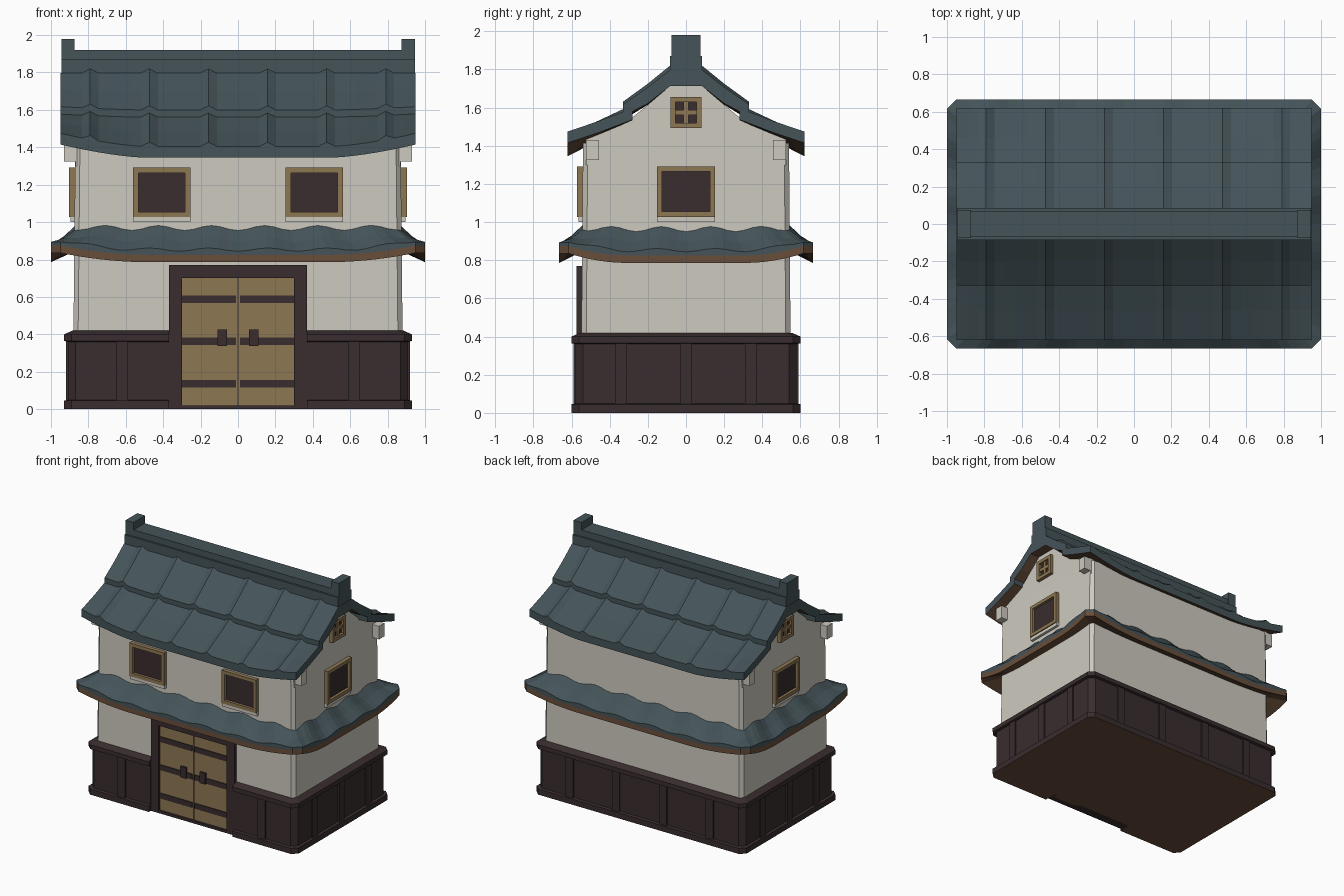
import bpy
import bmesh
from math import cos, pi

if "Cube" in bpy.data.objects:
    bpy.data.objects.remove(bpy.data.objects["Cube"], do_unlink=True)


def material(name, *srgb):
    m = bpy.data.materials.new(name)
    col = [c ** 2.2 for c in srgb] + [1]
    m.use_nodes = True
    m.diffuse_color = col
    bsdf = next(n for n in m.node_tree.nodes if n.type == 'BSDF_PRINCIPLED')
    bsdf.inputs["Base Color"].default_value = col
    bsdf.inputs["Roughness"].default_value = 0.9
    return m


PLASTER = material("plaster", .80, .785, .745)
DARK = material("dark timber", .235, .19, .195)
TILE = material("slate tile", .275, .33, .35)
WOOD = material("light wood", .55, .465, .33)
BROWN = material("eave wood", .41, .31, .235)


def finish(name, bm, mats):
    me = bpy.data.meshes.new(name)
    bm.to_mesh(me)
    bm.free()
    for m in mats:
        me.materials.append(m)
    ob = bpy.data.objects.new(name, me)
    bpy.context.collection.objects.link(ob)
    return ob


def loft(name, rings, mats, rule=None, closed=False):
    """Skin a list of equal rings; rule(face, segment) picks the material."""
    bm = bmesh.new()
    rows = [[bm.verts.new(p) for p in r] for r in rings]
    n = len(rows[0])
    segs = {}
    pairs = list(zip(rows, rows[1:])) + ([(rows[-1], rows[0])] if closed else [])
    for a, b in pairs:
        for j in range(n):
            k = (j + 1) % n
            segs[bm.faces.new((a[j], a[k], b[k], b[j]))] = j
    if not closed:
        for r in (rows[0], rows[-1]):
            segs[bm.faces.new(r)] = -1
    bmesh.ops.recalc_face_normals(bm, faces=bm.faces[:])
    bm.normal_update()
    if rule:
        for f, j in segs.items():
            f.material_index = rule(f, j)
    return finish(name, bm, mats)


def boxes(name, face, mat, *bounds):
    """Boxes as (u0, u1, z0, z1, d0, d1): along the face, up, and outward."""
    bm = bmesh.new()
    for u0, u1, z0, z1, d0, d1 in bounds:
        vs = bmesh.ops.create_cube(bm, size=1)['verts']
        for v in vs:
            u = u1 if v.co.x > 0 else u0
            d = d1 if v.co.y > 0 else d0
            z = z1 if v.co.z > 0 else z0
            v.co = {'front': (u, -d, z), 'back': (u, d, z),
                    'left': (d, u, z), 'right': (-d, u, z)}[face]
    bmesh.ops.recalc_face_normals(bm, faces=bm.faces[:])
    return finish(name, bm, [mat])


def octagon(hx, hy, c, z):
    quarter = [(hx - c, hy), (hx, hy - c)]
    pts = quarter + [(x, -y) for x, y in quarter[::-1]]
    return [(x, y, z) for x, y in pts + [(-x, -y) for x, y in pts]]


# Plinth with a notch for the door
def plinth_ring(h, z):
    hx, hy, c = .33 + h, h, .04
    half = [(.37, -.53), (.37, -hy), (hx - c, -hy), (hx, c - hy), (hx, hy - c), (hx - c, hy)]
    return [(x, y, z) for x, y in half + [(-x, y) for x, y in half[::-1]]]


loft("plinth", [plinth_ring(h, z) for h, z in
                [(.6, 0), (.6, .045), (.58, .05), (.58, .36), (.6, .365), (.6, .4), (.555, .42)]],
     [DARK, BROWN], lambda f, j: int(j < 0 and f.normal.z < -.9))
for face, centres in (('front', (-.62, .62)), ('back', (-.62, -.21, .21, .62)),
                      ('left', (-.34, 0, .34)), ('right', (-.34, 0, .34))):
    d = .91 if face in ('left', 'right') else .58
    boxes("plinth_battens_" + face, face, DARK,
          *[(u - .032, u + .032, .04, .37, d - .02, d + .01) for u in centres])

# Plaster walls and gables
loft("walls", [octagon(.88, .548, .025, .38), octagon(.87, .54, .025, 1.415)], [PLASTER])
gable = [(.525, 1.3), (.525, 1.44), (.31, 1.525), (.236, 1.585), (.07, 1.725)]
gable += [(-y, z) for y, z in gable[::-1]]
for side, s in (('left', 1), ('right', -1)):
    loft("gable_" + side, [[(s * x, y, z) for y, z in gable] for x in (.8, .87)], [PLASTER])
    boxes("beam_ends_" + side, side, PLASTER,
          *[(y, y + .068, 1.325, 1.43, .85, .93) for y in (-.524, .456)])


# Framed windows
def frame(u, z0, z1, hw, t, d0, d1):
    return [(u - hw, u - hw + t, z0, z1, d0, d1), (u + hw - t, u + hw, z0, z1, d0, d1),
            (u - hw + t, u + hw - t, z0, z0 + t, d0, d1),
            (u - hw + t, u + hw - t, z1 - t, z1, d0, d1)]


def window(tag, face, u, d):
    boxes("window_frame_" + tag, face, WOOD, *frame(u, 1.027, 1.292, .153, .028, d - .02, d + .03))
    boxes("window_pane_" + tag, face, DARK, (u - .13, u + .13, 1.05, 1.27, d - .02, d + .009))
    boxes("window_sill_" + tag, face, PLASTER, (u - .153, u + .153, 1, 1.027, d - .02, d + .022))


window("front_left", 'front', .408, .542)
window("front_right", 'front', -.408, .542)
for side in ('left', 'right'):
    window(side, side, 0, .873)
    boxes("vent_frame_" + side, side, WOOD, *frame(0, 1.492, 1.656, .082, .027, .85, .897),
          (-.013, .013, 1.51, 1.64, .85, .888), (-.06, .06, 1.561, 1.587, .85, .888))
    boxes("vent_pane_" + side, side, DARK, (-.06, .06, 1.51, 1.64, .85, .876))

# Door
boxes("door_frame", 'front', DARK, (-.37, -.3, 0, .77, .5, .575), (.3, .37, 0, .77, .5, .575),
      (-.3, .3, .7, .77, .5, .575), (-.3, .3, 0, .02, .5, .575))
boxes("door_backing", 'front', DARK, (-.3, .3, .01, .71, .5, .552))
for side, s in (('left', 1), ('right', -1)):
    boxes("door_leaf_" + side, 'front', WOOD, (s * .004, s * .3, .02, .7, .51, .558))
    boxes("door_straps_" + side, 'front', DARK,
          *[(s * .012, s * .3, z, z + .042, .54, .565) for z in (.115, .342, .567)])
    boxes("door_handle_" + side, 'front', DARK, (s * .06, s * .11, .338, .425, .54, .575))


# Main roof: two overlapping tile tiers on each slope
COLUMNS = [i * .316 - .79 for i in range(6)]
stations = {-.95, -.89, .89, .95}
for c in COLUMNS:
    stations |= {c - .045, c, c + .045}
    if c < .7:
        stations |= {c + .1, c + .158, c + .216}


def roof_tier(name, s, profile):
    rings = []
    for x in sorted(stations):
        lift = .07 * max(0, (abs(x) - .5) / .45) ** 1.5
        roll = .022 * max(0, 1 - min(abs(x - c) for c in COLUMNS) / .044)
        top = [(x, s * y, z + w * lift + roll) for y, z, w, t in profile]
        under = [(x, s * y, z + w * lift - t) for y, z, w, t in profile]
        rings.append(top + under[::-1])
    loft(name, rings, [TILE, BROWN], lambda f, j: int(f.normal.z < -.5))


for side, s in (('front', -1), ('back', 1)):
    roof_tier("upper_tiles_" + side, s, [(0, 1.797, 0, .085), (.085, 1.797, 0, .085),
                                         (.2, 1.7, .1, .085), (.33, 1.6, .25, .065)])
    roof_tier("lower_tiles_" + side, s, [(.28, 1.59, .1, .06), (.46, 1.488, .58, .06),
                                         (.62, 1.405, 1, .06)])
boxes("ridge", 'front', TILE, (-.945, .945, 1.75, 1.87, -.085, .085),
      (-.94, .94, 1.86, 1.92, -.07, .07))
boxes("ridge_ends", 'front', TILE, *[(x, x + .07, 1.8, 1.98, -.075, .075) for x in (-.945, .875)])

# Skirt roof: a wavy tiled section swept round the building
rings = []
for i in range(4):
    long_side = i % 2 == 0
    waves = 6 if long_side else 4
    in_u, out_u, in_d, out_d = (.845, .95, .535, .665) if long_side else (.51, .615, .86, 1)
    steps = waves * 6
    for k in range(steps + 1):
        t = 2 * k / steps - 1
        wave = -.013 * cos(waves * pi * t)
        lift = .05 * max(0, (abs(t) - .5) / .5) ** 2
        ring = []
        for r, z, l, w in ((0, .978, 0, 1), (.5, .907, .4, 1), (1, .853, 1, .7), (1, .825, 1, 0),
                           (1, .786, 1, 0), (0, .85, .3, 0)):
            u = t * (in_u + r * (out_u - in_u))
            d = in_d + r * (out_d - in_d)
            x, y = [(u, -d), (d, u), (-u, d), (-d, -u)][i]
            ring.append((x, y, z + l * lift + w * wave))
        rings.append(ring)
loft("skirt_roof", rings, [TILE, BROWN], lambda f, j: int(j in (3, 4)), closed=True)
